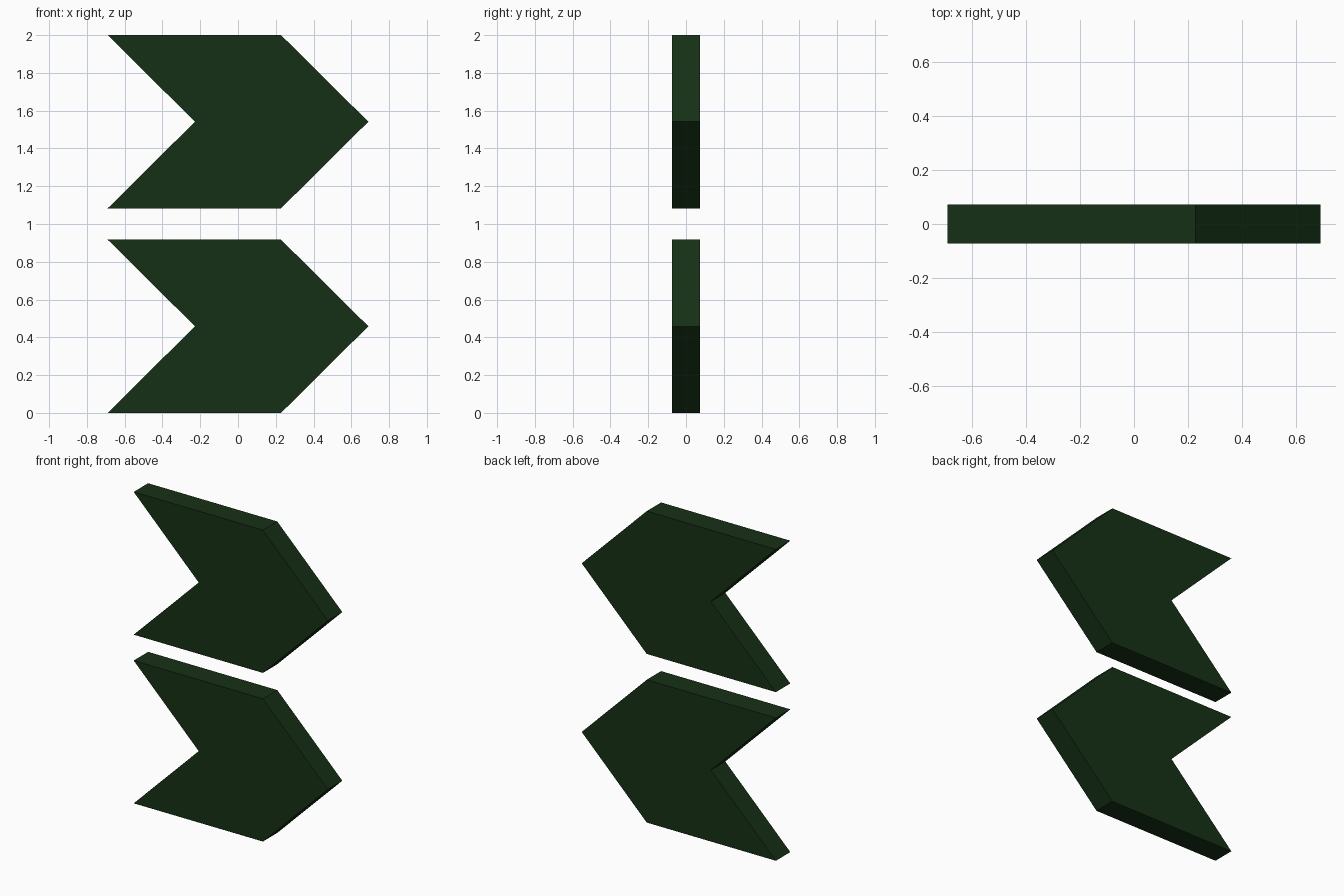
import bpy
import bmesh

if "Cube" in bpy.data.objects:
    bpy.data.objects.remove(bpy.data.objects["Cube"])

HALF_X, SHOULDER, HEIGHT, HALF_Y = 0.69, 0.228, 0.917, 0.073

green = bpy.data.materials.new("dark_green")
green.diffuse_color = (0.008, 0.03, 0.008, 1)
green.use_nodes = True
green.node_tree.nodes["Principled BSDF"].inputs["Base Color"].default_value = green.diffuse_color

# Chevron outline in x, z, counter-clockwise from the front
PROFILE = [(-HALF_X, 0), (SHOULDER, 0), (HALF_X, HEIGHT / 2),
           (SHOULDER, HEIGHT), (-HALF_X, HEIGHT), (-SHOULDER, HEIGHT / 2)]


def chevron(name, z):
    """Extrude the outline into a flat plate with its base at height z."""
    bm = bmesh.new()
    face = bm.faces.new([bm.verts.new((x, -HALF_Y, h)) for x, h in PROFILE])
    ext = bmesh.ops.extrude_face_region(bm, geom=[face], use_keep_orig=True)
    verts = [v for v in ext["geom"] if isinstance(v, bmesh.types.BMVert)]
    bmesh.ops.translate(bm, verts=verts, vec=(0, 2 * HALF_Y, 0))
    bmesh.ops.recalc_face_normals(bm, faces=bm.faces)
    mesh = bpy.data.meshes.new(name)
    bm.to_mesh(mesh)
    bm.free()
    mesh.materials.append(green)
    obj = bpy.data.objects.new(name, mesh)
    obj.location.z = z
    bpy.context.collection.objects.link(obj)


# Two stacked plates with a gap between them
chevron("lower_chevron", 0)
chevron("upper_chevron", 2 - HEIGHT)
